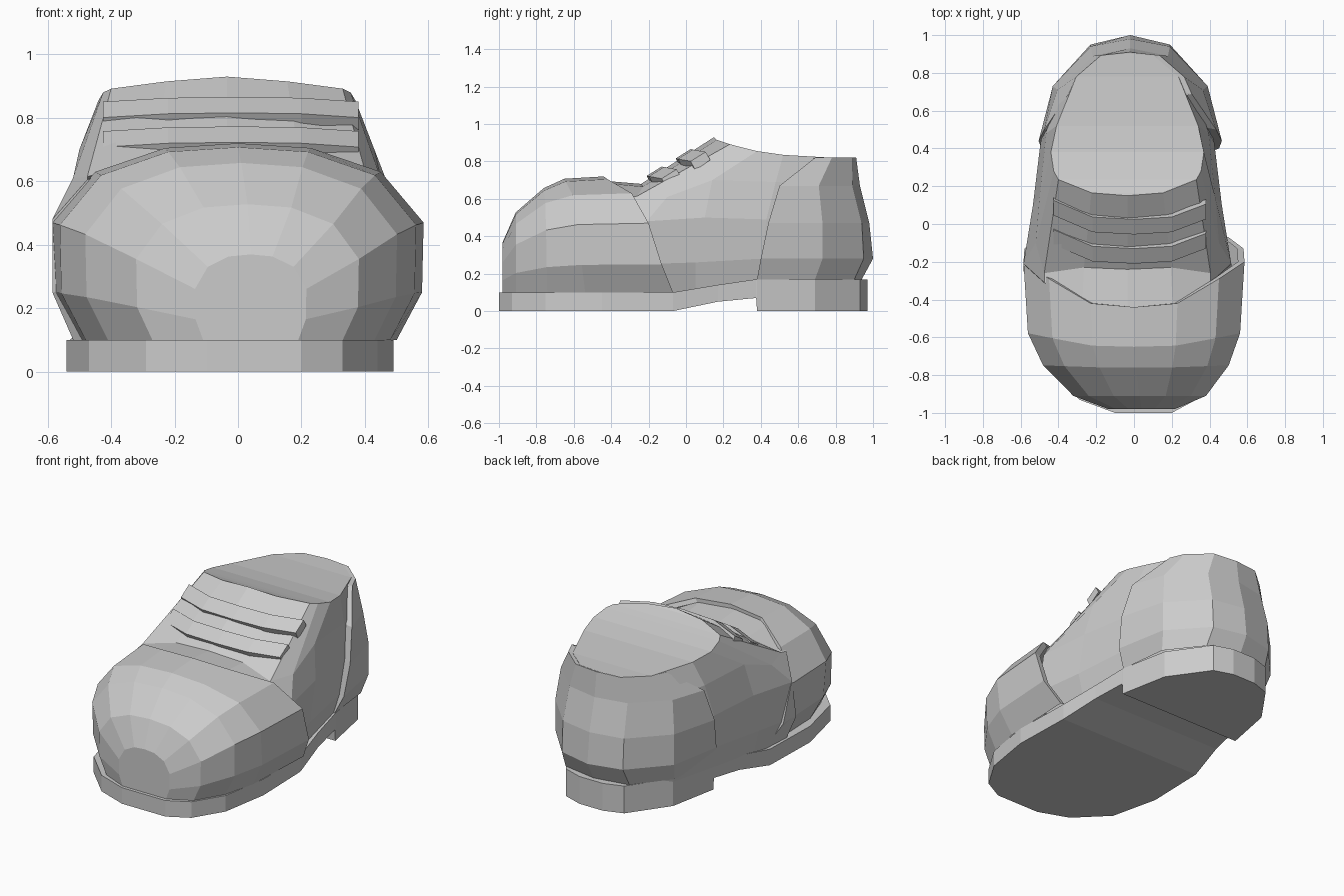
import bpy, bmesh


def grid(name, rows, loop=False, cap_rows=(), shift=0.0, deck=False):
    """Skin quads between rows of points; optionally close rows and cap some of them."""
    bm = bmesh.new()
    vs = [[bm.verts.new((x + shift, y, z)) for x, y, z in r] for r in rows]
    n = len(rows[0])
    for a, b in zip(vs, vs[1:]):
        for i in range(n if loop else n - 1):
            j = (i + 1) % n
            bm.faces.new((a[i], a[j], b[j], b[i]))
    for k in cap_rows:
        bm.faces.new(vs[k])
    if deck:  # cross strips joining left and right halves of the last row
        t = vs[-1]
        for i in range(n // 2):
            ids = []
            for q in (i, i + 1, (n - i - 1) % n, (n - i) % n):
                if q not in ids:
                    ids.append(q)
            bm.faces.new([t[q] for q in ids])
    bmesh.ops.recalc_face_normals(bm, faces=bm.faces)
    me = bpy.data.meshes.new(name)
    bm.to_mesh(me)
    bm.free()
    ob = bpy.data.objects.new(name, me)
    bpy.context.collection.objects.link(ob)
    return ob


def mirrored(half, cx=0.0):
    """Half row ending on x = 0, continued to the other side, centred on cx."""
    full = half + [(-x, y, z) for x, y, z in reversed(half[:-1])]
    return [(x + cx, y, z) for x, y, z in full]


# Sole with arch and heel block: y, centre x, half width, bottom z, top z
sole = [(-1, .05, .15, 0, .1), (-.93, .02, .31, 0, .1), (-.75, -.015, .455, 0, .1),
        (-.45, -.025, .515, 0, .1), (-.07, -.025, .505, 0, .1), (.17, -.025, .46, .05, .14),
        (.375, -.025, .43, .07, .17), (.38, -.025, .43, 0, .17), (.69, -.025, .37, 0, .17),
        (.93, -.025, .2, 0, .17), (.97, -.025, .08, 0, .17)]
grid("sole", [[(c - w, y, b), (c + w, y, b), (c + w, y, t), (c - w, y, t)]
              for y, c, w, b, t in sole], loop=True, cap_rows=(0, -1))

# Toe cap: one arch profile scaled along y, with a raked rear edge and inner lip
arch = [(.50, 0), (.58, .15), (.585, .37), (.45, .53), (.23, .605), (0, .62)]
rake = [.37, .31, .24, .15, .02, 0]
stations = [(-.98, .3, .435, 0, .04), (-.91, .6, .69, 0, .03), (-.76, .84, .9, .05, .01),
            (-.65, .96, .98, .3, 0), (-.44, 1, 1, 1, 0), (-.44, .94, .96, 1, 0)]
grid("toe_cap", [mirrored([(x * w, y + k * r, .1 + z * h) for (x, z), r in zip(arch, rake)], cx)
                 for y, w, h, k, cx in stations], cap_rows=(0,))

# Main upper: stacked rings, front centre round to back centre, closed by a deck
body = [
    [(0, -.5, .09), (.3, -.45, .09), (.4, -.35, .09), (.48, -.25, .09), (.46, .05, .09),
     (.42, .38, .14), (.36, .69, .15), (.2, .88, .15), (0, .92, .15)],
    [(0, -.5, .3), (.3, -.45, .27), (.44, -.35, .26), (.55, -.25, .25), (.50, .05, .26),
     (.45, .4, .28), (.39, .71, .28), (.19, .93, .28), (0, .97, .28)],
    [(0, -.48, .70), (.24, -.44, .685), (.44, -.31, .605), (.55, -.21, .48), (.50, .1, .5),
     (.46, .43, .49), (.39, .71, .47), (.19, .92, .47), (0, .95, .47)],
    [(0, -.24, .68), (.23, -.23, .665), (.44, -.26, .615), (.485, -.1, .61), (.465, .14, .7),
     (.43, .48, .69), (.36, .7, .68), (.18, .87, .68), (0, .91, .68)],
    [(0, .15, .93), (.19, .165, .915), (.365, .235, .892), (.39, .28, .88), (.405, .38, .855),
     (.375, .52, .835), (.27, .78, .82), (.14, .89, .82), (0, .903, .82)],
]
grid("upper", [h + [(-x, y, z) for x, y, z in reversed(h[1:-1])] for h in body],
     loop=True, shift=-.035, deck=True)

# Heel counter: outer shell from the side seam round the back
heel = [
    (.17, [(.42, .38), (.385, .69), (.22, .9), (0, .94)]),
    (.28, [(.47, .4), (.41, .73), (.21, .95), (0, 1.0)]),
    (.47, [(.485, .44), (.41, .73), (.21, .94), (0, .98)]),
    (.67, [(.455, .5), (.385, .71), (.2, .89), (0, .93)]),
    (.82, [(.325, .69), (.285, .78), (.155, .893), (0, .91)]),
    (.815, [(.28, .67), (.25, .75), (.12, .86), (0, .87)]),
]
grid("heel_counter", [mirrored([(p[0][0] - .05, p[0][1] + .01, z)] + [(x, y, z) for x, y in p])
                      for z, p in heel], shift=-.02)

# Two bent straps across the sloping front
path = [(-.425, .1, -.012), (-.22, .012, 0), (0, 0, .003), (.2, .012, 0), (.38, .08, -.012)]
section = [(-.02, -.06), (-.045, -.012), (.035, .038), (.06, -.005)]
for name, sy, sz in (("upper_strap", -.01, .825), ("lower_strap", -.165, .732)):
    grid(name, [[(x, sy + dy + a, sz + dz + b) for a, b in section] for x, dy, dz in path],
         loop=True, cap_rows=(0, -1))
